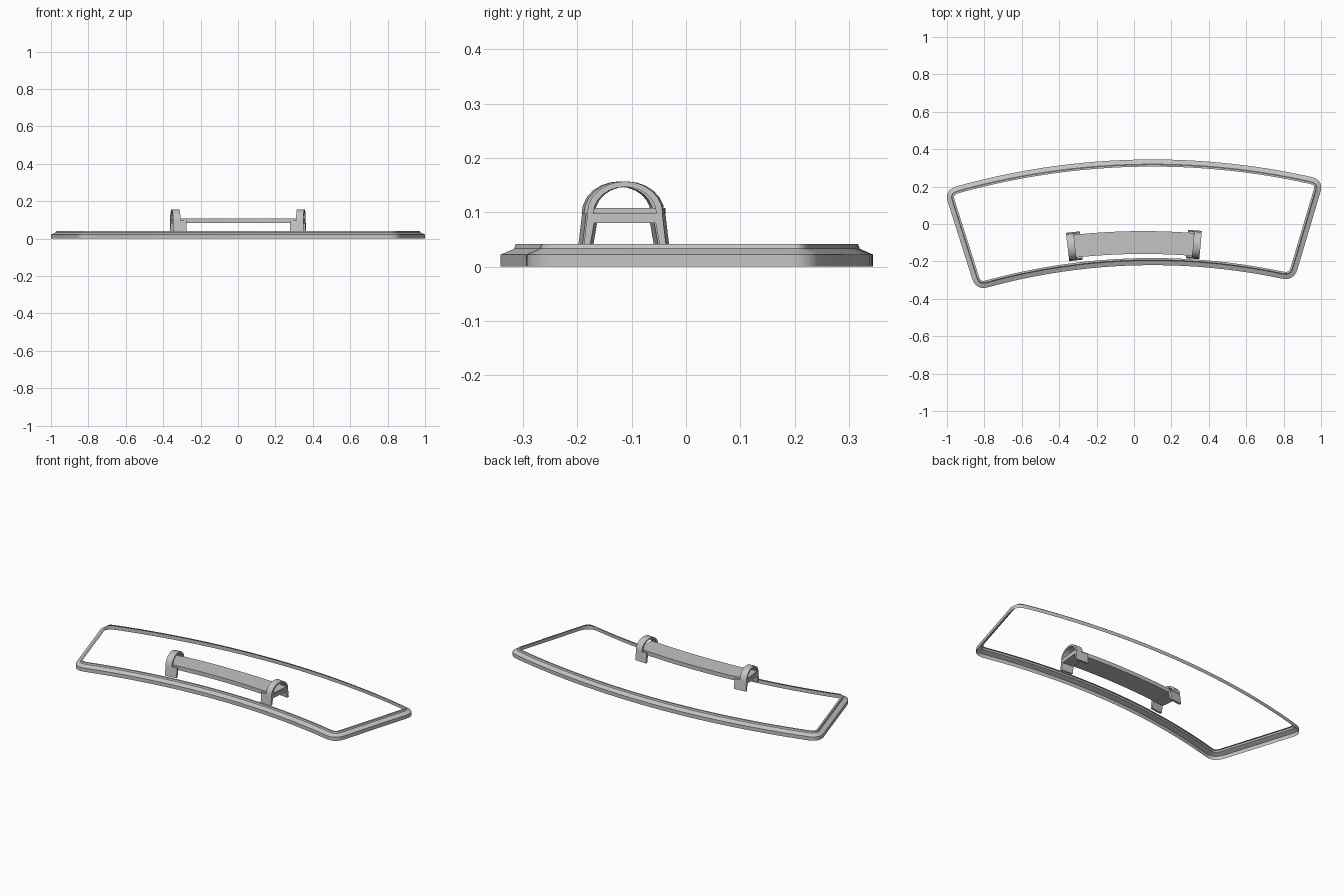
import bpy
import bmesh
import math
from mathutils import Vector

cube = bpy.data.objects.get("Cube")
if cube:
    bpy.data.objects.remove(cube, do_unlink=True)

grey = bpy.data.materials.new("satin grey")
grey.use_nodes = True
colour = (0.55, 0.55, 0.55, 1)
grey.diffuse_color = colour
grey.node_tree.nodes["Principled BSDF"].inputs["Base Color"].default_value = colour

# Centres of the curved frame and the curved handle
CENTRE = Vector((0.1, -3.555))
HANDLE_CENTRE = Vector((0.05, -3.555))
R_BACK, R_FRONT, R_HANDLE = 3.9, 3.335, 3.456


def loft(name, rings, is_loop):
    """Skin cross-sections: an open strip run round a loop, or a capped solid."""
    bm = bmesh.new()
    loops = [[bm.verts.new(p) for p in ring] for ring in rings]
    n = len(loops[0])
    pairs = list(zip(loops, loops[1:]))
    if is_loop:
        pairs.append((loops[-1], loops[0]))
    else:
        bm.faces.new(loops[0])
        bm.faces.new(loops[-1])
    for a, b in pairs:
        for i in range(n - 1 if is_loop else n):
            j = (i + 1) % n
            bm.faces.new((a[i], a[j], b[j], b[i]))
    bmesh.ops.recalc_face_normals(bm, faces=bm.faces)
    mesh = bpy.data.meshes.new(name)
    bm.to_mesh(mesh)
    bm.free()
    mesh.materials.append(grey)
    obj = bpy.data.objects.new(name, mesh)
    bpy.context.collection.objects.link(obj)
    bpy.ops.object.select_all(action="DESELECT")
    obj.select_set(True)
    bpy.context.view_layer.objects.active = obj
    bpy.ops.object.shade_smooth_by_angle(angle=math.radians(30))


def on_arc(radius, x):
    return Vector((x, CENTRE.y + math.sqrt(radius ** 2 - (x - CENTRE.x) ** 2)))


# Outline of the frame, clockwise: two arcs, two slanted sides, rounded corners
def edge(radius, x0, x1, steps):
    return [on_arc(radius, x0 + (x1 - x0) * i / steps) for i in range(steps + 1)]


def rounded(a, corner, b, steps=6):
    pts = []
    for i in range(1, steps):
        t = i / steps
        pts.append(a * (1 - t) ** 2 + corner * 2 * t * (1 - t) + b * t ** 2)
    return pts


FILLET = 0.068
back_left, back_right = on_arc(R_BACK, -1.016), on_arc(R_BACK, 1.016)
front_right, front_left = on_arc(R_FRONT, 0.855), on_arc(R_FRONT, -0.845)
back = edge(R_BACK, back_left.x + FILLET, back_right.x - FILLET, 28)
front = edge(R_FRONT, front_right.x - FILLET, front_left.x + FILLET, 28)
right_dir = (front_right - back_right).normalized() * FILLET
left_dir = (back_left - front_left).normalized() * FILLET
right = [back_right + right_dir, front_right - right_dir]
left = [front_left + left_dir, back_left - left_dir]
outline = (back + rounded(back[-1], back_right, right[0]) + right
           + rounded(right[1], front_right, front[0]) + front
           + rounded(front[-1], front_left, left[0]) + left
           + rounded(left[1], back_left, back[0]))

# Frame moulding, hollow underneath: (inset, height)
moulding = [(0, 0), (0, 0.022), (0.025, 0.033), (0.028, 0.042), (0.038, 0.042)]
rings = []
for i, p in enumerate(outline):
    before = (p - outline[i - 1]).normalized()
    after = (outline[(i + 1) % len(outline)] - p).normalized()
    tangent = (before + after).normalized()
    inward = Vector((tangent.y, -tangent.x))
    rings.append([(*(p + inward * d), z) for d, z in moulding])
loft("frame", rings, True)


# Handle parts: a (radial, height) profile swept about the handle centre
def sweep(name, profile, a0, a1, steps=1):
    rings = []
    for i in range(steps + 1):
        a = a0 + (a1 - a0) * i / steps
        rings.append([(HANDLE_CENTRE.x + (R_HANDLE + r) * math.sin(a),
                       HANDLE_CENTRE.y + (R_HANDLE + r) * math.cos(a), z)
                      for r, z in profile])
    loft(name, rings, False)


start = -math.asin(0.405 / R_HANDLE)
end = math.asin(0.306 / R_HANDLE)
inset = 0.003 / R_HANDLE

# Curved handle plate
plate = [(-0.061, 0.084), (-0.061, 0.108), (0.061, 0.108), (0.061, 0.084)]
sweep("handle_plate", plate, start + inset, end - inset, 16)

# End brackets: splayed legs below, an open hoop above
legs = [(-0.076, 0.04), (-0.069, 0.098), (0.069, 0.098), (0.076, 0.04),
        (0.064, 0.04), (0.057, 0.08), (-0.057, 0.08), (-0.064, 0.04)]


def half_ellipse(a, b, base, steps=12):
    return [(a * math.cos(math.pi * i / steps), base + b * math.sin(math.pi * i / steps))
            for i in range(steps + 1)]


hoop = half_ellipse(0.07, 0.059, 0.098) + half_ellipse(0.058, 0.049, 0.098)[::-1]

for label, angle, side in (("right", start, 1), ("left", end, -1)):
    sweep(label + "_bracket_legs", legs, angle, angle + side * 0.073 / R_HANDLE)
    sweep(label + "_bracket_hoop", hoop, angle, angle + side * 0.04 / R_HANDLE)
